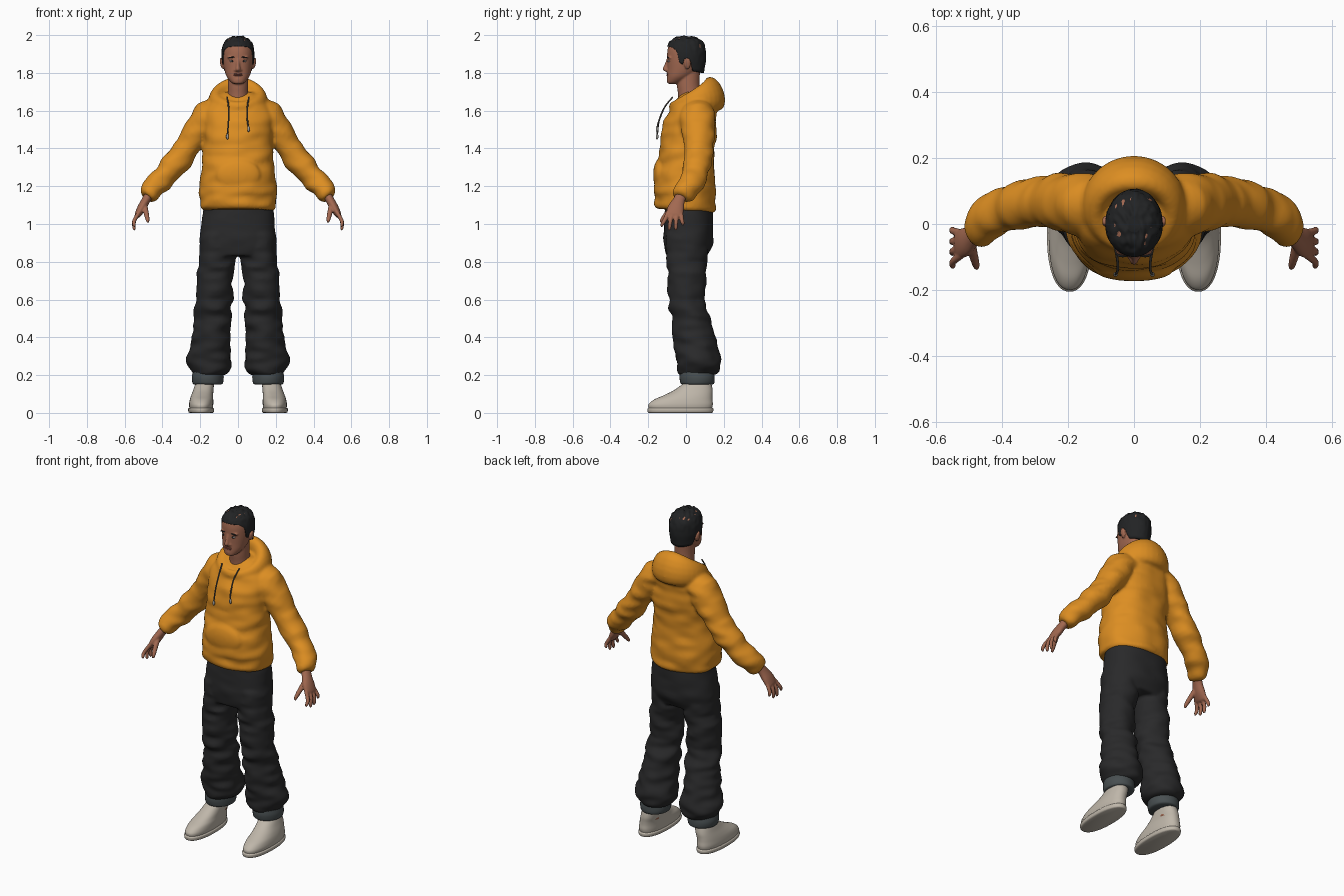
import bpy, bmesh, math
from mathutils import Vector, Matrix, noise

cube = bpy.data.objects.get("Cube")
if cube:
    bpy.data.objects.remove(cube)


def material(name, r, g, b):
    m = bpy.data.materials.new(name)
    m.use_nodes = True
    m.diffuse_color = (r, g, b, 1)
    bsdf = m.node_tree.nodes["Principled BSDF"]
    bsdf.inputs["Base Color"].default_value = (r, g, b, 1)
    bsdf.inputs["Roughness"].default_value = 0.8
    return m


ORANGE = material("orange fleece", 0.72, 0.27, 0.016)
BLACK = material("charcoal cloth", 0.022, 0.022, 0.023)
GREY = material("grey rib", 0.065, 0.078, 0.082)
SHOE = material("off white", 0.52, 0.47, 0.40)
SKIN = material("skin", 0.36, 0.14, 0.082)
HAIR = material("dark hair", 0.016, 0.017, 0.018)
LIP = material("lip", 0.25, 0.075, 0.055)
EYE = material("eye white", 0.5, 0.45, 0.42)
CORD = material("cord grey", 0.09, 0.08, 0.07)
TIP = material("cord tip", 0.35, 0.34, 0.32)


def skin(bm, rings, closed=False):
    """Bridge rings of points into a solid."""
    vs = [[bm.verts.new(p) for p in ring] for ring in rings]
    n = len(vs[0])
    pairs = list(zip(vs, vs[1:])) + ([(vs[-1], vs[0])] if closed else [])
    for a, b in pairs:
        for i in range(n):
            j = (i + 1) % n
            bm.faces.new((a[i], a[j], b[j], b[i]))
    if not closed:
        bm.faces.new(vs[0])
        bm.faces.new(vs[-1])


def spline(rows, steps):
    """Smooth interpolation through rows of numbers."""
    out = []
    for i in range(len(rows) - 1):
        p0, p1 = rows[max(i - 1, 0)], rows[i]
        p2, p3 = rows[i + 1], rows[min(i + 2, len(rows) - 1)]
        for k in range(steps):
            t = k / steps
            out.append([b + t * (c - a) / 2 + t * t * (a - 2.5 * b + 2 * c - d / 2)
                        + t ** 3 * (1.5 * (b - c) + (d - a) / 2)
                        for a, b, c, d in zip(p0, p1, p2, p3)])
    return out + [list(rows[-1])]


def loft(bm, rows, follow=False, n=32, power=2.0, steps=5, fold=0.0, side=1):
    """Rows are x, y, z and two radii; rings lie flat or follow the path."""
    rows = spline(rows, steps)
    rings = []
    for i, (x, y, z, ru, rv) in enumerate(rows):
        c = Vector((x, y, z))
        d = Vector((0, 0, 1))
        if follow:
            d = Vector(rows[min(i + 1, len(rows) - 1)][:3]) - Vector(rows[max(i - 1, 0)][:3])
            d.normalize()
        v = Vector((0, 1, 0))
        v = (v - d * v.dot(d)).normalized()
        u = v.cross(d)
        ring = []
        for k in range(n):
            a = math.tau * k / n
            ca, sa = math.cos(a), math.sin(a)
            q = (abs(ca) ** power + abs(sa) ** power) ** (-1 / power)
            out = u * (ru * ca * q) + v * (rv * sa * q)
            p = c + out
            p += out.normalized() * fold * noise.noise(Vector((p.x * 9, p.y * 9, p.z * 21)))
            ring.append((p.x * side, p.y, p.z))
        rings.append(ring)
    skin(bm, rings)


def blob(bm, centre, radii, tilt=0.0):
    m = Matrix.Translation(centre) @ Matrix.Rotation(tilt, 4, 'Y') @ Matrix.Diagonal((*radii, 1))
    bmesh.ops.create_uvsphere(bm, u_segments=20, v_segments=12, radius=1, matrix=m)


def finish(bm, name, mat, voxel=0.0, smooth=3):
    """Turn the mesh into an object, fusing its solids when a voxel size is given."""
    bmesh.ops.recalc_face_normals(bm, faces=bm.faces[:])
    me = bpy.data.meshes.new(name)
    bm.to_mesh(me)
    bm.free()
    me.materials.append(mat)
    me.polygons.foreach_set("use_smooth", [True] * len(me.polygons))
    ob = bpy.data.objects.new(name, me)
    bpy.context.collection.objects.link(ob)
    if voxel:
        r = ob.modifiers.new("fuse", 'REMESH')
        r.mode, r.voxel_size, r.use_smooth_shade = 'VOXEL', voxel, True
        s = ob.modifiers.new("soften", 'SMOOTH')
        s.factor, s.iterations = 0.5, smooth
    return ob


# Hoodie: body, sleeves, pocket and lowered hood fused together
bm = bmesh.new()
loft(bm, [(0, -.005, 1.07, .185, .145), (0, -.005, 1.085, .2, .157), (0, -.005, 1.12, .2, .16),
          (0, -.007, 1.2, .203, .162), (0, -.005, 1.3, .193, .15), (0, .008, 1.4, .183, .148),
          (0, .017, 1.5, .183, .146), (0, .03, 1.58, .185, .13), (0, .04, 1.63, .165, .112),
          (0, .05, 1.67, .13, .09), (0, .06, 1.7, .08, .06)], n=56, power=2.25, fold=.012)
for v in bm.verts:
    if v.co.z < 1.15:
        v.co.z -= v.co.y * .07
for s in (1, -1):
    loft(bm, [(.08, .05, 1.6, .07, .09), (.155, .06, 1.565, .088, .092), (.225, .065, 1.475, .075, .085),
              (.29, .065, 1.37, .066, .078), (.37, .05, 1.28, .061, .072), (.435, .02, 1.205, .06, .066),
              (.472, -.015, 1.16, .05, .06), (.486, -.025, 1.143, .036, .046)],
         follow=True, fold=.013, side=s)
blob(bm, (0, -.14, 1.26), (.12, .034, .085))
rings = []
for i in range(32):
    t = math.tau * i / 32
    back = (1 - math.cos(t)) / 2
    y = .04 - .11 * math.cos(t)
    high, thick = .028 + .062 * back, .02 + .033 * back
    out = Vector((math.sin(t), -math.cos(t), 0))
    c = Vector((.12 * math.sin(t), y, 1.69 + .6 * y - high))
    rings.append([c + out * (thick * math.cos(a) - .25 * high * math.sin(a) * back)
                  + Vector((0, 0, high * math.sin(a)))
                  for a in (math.tau * k / 16 for k in range(16))])
skin(bm, rings, closed=True)
finish(bm, "hoodie", ORANGE, .009, 4)

# Trousers: hips and two loose legs
bm = bmesh.new()
loft(bm, [(0, .015, 1.13, .18, .122), (0, .014, 1.0, .195, .13), (0, .012, .9, .203, .13),
          (0, .005, .83, .19, .108)], n=48, power=2.3, fold=.006)
for s in (1, -1):
    loft(bm, [(.105, .01, .95, .09, .115), (.114, .005, .8, .097, .107), (.128, .003, .6, .097, .096),
              (.131, .025, .5, .1, .1), (.137, .045, .4, .104, .11), (.145, .062, .3, .115, .118),
              (.147, .068, .25, .115, .118), (.152, .068, .215, .098, .103), (.155, .065, .2, .08, .088)],
         n=40, fold=.02, steps=7, side=s)
finish(bm, "trousers", BLACK, .009, 3)

for s, label in ((1, "left"), (-1, "right")):
    # Ribbed ankle cuff
    bm = bmesh.new()
    loft(bm, [(.16, .06, .15, .07, .078), (.16, .06, .158, .08, .09), (.16, .06, .19, .084, .092),
              (.16, .06, .225, .08, .088)], side=s, fold=.004)
    finish(bm, label + "_trouser_cuff", GREY)

    # Bare ankle
    bm = bmesh.new()
    loft(bm, [(.17, .07, .1, .036, .042), (.165, .07, .2, .036, .042)], side=s)
    finish(bm, label + "_ankle", SKIN)

    # Shoe upper and sole
    bm = bmesh.new()
    loft(bm, [(.195, -.03, .024, .062, .168), (.195, -.028, .045, .064, .17), (.193, -.015, .07, .062, .155),
              (.19, .01, .092, .058, .13), (.184, .037, .118, .054, .104), (.178, .056, .148, .05, .08),
              (.175, .062, .165, .044, .068)], side=s, n=40, power=2.3)
    finish(bm, label + "_shoe", SHOE)
    bm = bmesh.new()
    loft(bm, [(.195, -.03, 0, .06, .166), (.195, -.03, .005, .067, .173), (.195, -.03, .02, .069, .175),
              (.195, -.03, .027, .064, .17)], side=s, n=40, power=2.3)
    finish(bm, label + "_sole", SHOE)

    # Hand: wrist, palm, four fingers and a thumb
    bm = bmesh.new()
    loft(bm, [(.455, -.01, 1.18, .026, .03), (.485, -.035, 1.13, .023, .031), (.51, -.053, 1.085, .023, .043),
              (.53, -.062, 1.05, .017, .044), (.537, -.064, 1.038, .01, .036)], follow=True, side=s)
    for y, lean, tip in ((-.095, -.032, .985), (-.073, -.015, .967), (-.05, -.004, .968), (-.027, .01, .992)):
        loft(bm, [(.525, y, 1.06, .011, .012), (.549, y + lean * .6, 1.018, .0105, .011),
                  (.55, y + lean, tip + .012, .009, .0095), (.546, y + lean, tip, .005, .005)],
             follow=True, n=14, side=s)
    loft(bm, [(.497, -.05, 1.11, .015, .016), (.487, -.095, 1.062, .014, .014),
              (.479, -.125, 1.025, .011, .011), (.477, -.135, 1.008, .006, .006)], follow=True, n=14, side=s)
    finish(bm, label + "_hand", SKIN, .0045, 2)

    # Drawstring and its tip
    drop = 1.475 if s < 0 else 1.515
    bm = bmesh.new()
    loft(bm, [(.058, -.07, 1.672, .004, .004), (.05, -.112, 1.62, .004, .004),
              (.05, -.142, 1.55, .004, .004), (.056, -.152, drop, .004, .004)], follow=True, n=8, side=s)
    finish(bm, label + "_drawstring", CORD)
    bm = bmesh.new()
    blob(bm, (.056 * s, -.153, drop - .012), (.007, .007, .016))
    finish(bm, label + "_drawstring_tip", TIP)

    # Eye, iris and brow
    bm = bmesh.new()
    blob(bm, (.032 * s, -.086, 1.862), (.013, .012, .006))
    finish(bm, label + "_eye", EYE)
    bm = bmesh.new()
    blob(bm, (.031 * s, -.093, 1.862), (.0055, .006, .0055))
    finish(bm, label + "_iris", HAIR)
    bm = bmesh.new()
    blob(bm, (.034 * s, -.093, 1.882), (.02, .008, .0035), tilt=.12 * s)
    finish(bm, label + "_eyebrow", HAIR)

# Head: skull, neck, nose, ears, cheeks and brow ridge
bm = bmesh.new()
loft(bm, [(0, -.07, 1.742, .02, .022), (0, -.062, 1.75, .036, .038), (0, -.036, 1.78, .06, .064),
          (0, -.014, 1.82, .073, .085), (0, -.004, 1.87, .08, .096), (0, 0, 1.92, .081, .098),
          (0, 0, 1.96, .07, .085), (0, 0, 1.982, .045, .055)], n=40, power=2.15)
loft(bm, [(0, .03, 1.6, .068, .07), (0, .02, 1.68, .056, .062), (0, .012, 1.74, .054, .06),
          (0, .015, 1.82, .055, .06)])
loft(bm, [(0, -.092, 1.876, .009, .01), (0, -.1, 1.845, .009, .013), (0, -.108, 1.82, .013, .016),
          (0, -.1, 1.807, .012, .012)], n=16)
blob(bm, (0, -.083, 1.765), (.022, .02, .016))
blob(bm, (0, -.088, 1.79), (.026, .014, .014))
for s in (1, -1):
    blob(bm, (.014 * s, -.098, 1.814), (.008, .01, .007))
    blob(bm, (.086 * s, .008, 1.85), (.009, .018, .031), tilt=.2 * s)
    blob(bm, (.033 * s, -.084, 1.881), (.024, .013, .008))
finish(bm, "head", SKIN, .005, 2)

# Lips
bm = bmesh.new()
for z in (1.794, 1.787):
    blob(bm, (0, -.096, z), (.023, .0085, .0042))
finish(bm, "lips", LIP)

# Short hair, with the hairline set by direction around the head
HAIRLINE = [(-1, 1.8), (-.4, 1.81), (-.22, 1.87), (.1, 1.875), (.15, 1.845), (.33, 1.85),
            (.45, 1.915), (.7, 1.935), (1, 1.94)]


def hairline(f):
    for (a, za), (b, zb) in zip(HAIRLINE, HAIRLINE[1:]):
        if f <= b:
            return za + (zb - za) * (f - a) / (b - a)
    return HAIRLINE[-1][1]


bm = bmesh.new()
rings = []
for i in range(22):
    ring = []
    for k in range(72):
        t = math.tau * k / 72
        f = math.cos(t)
        low = hairline(f)
        w = math.sin(max(i - 1, 0) / 20 * math.pi / 2)
        z = low + (1.992 - low) * w
        r = (1 - min(max((z - 1.89) / .103, 0), 1) ** 2.8) ** (1 / 2.4)
        r *= 1 - 1.5 * max(1.87 - z, 0)
        if i == 0:
            r *= .85
        p = Vector((.087 * r * math.sin(t), -.103 * r * f - .003 * f, z))
        tuft = noise.noise(Vector((p.x * 75, p.y * 45, p.z * 40)))
        p += Vector((p.x, p.y, (z - 1.89) * 1.2)) * .075 * tuft * w
        ring.append(p)
    rings.append(ring)
skin(bm, rings)
finish(bm, "hair", HAIR)
